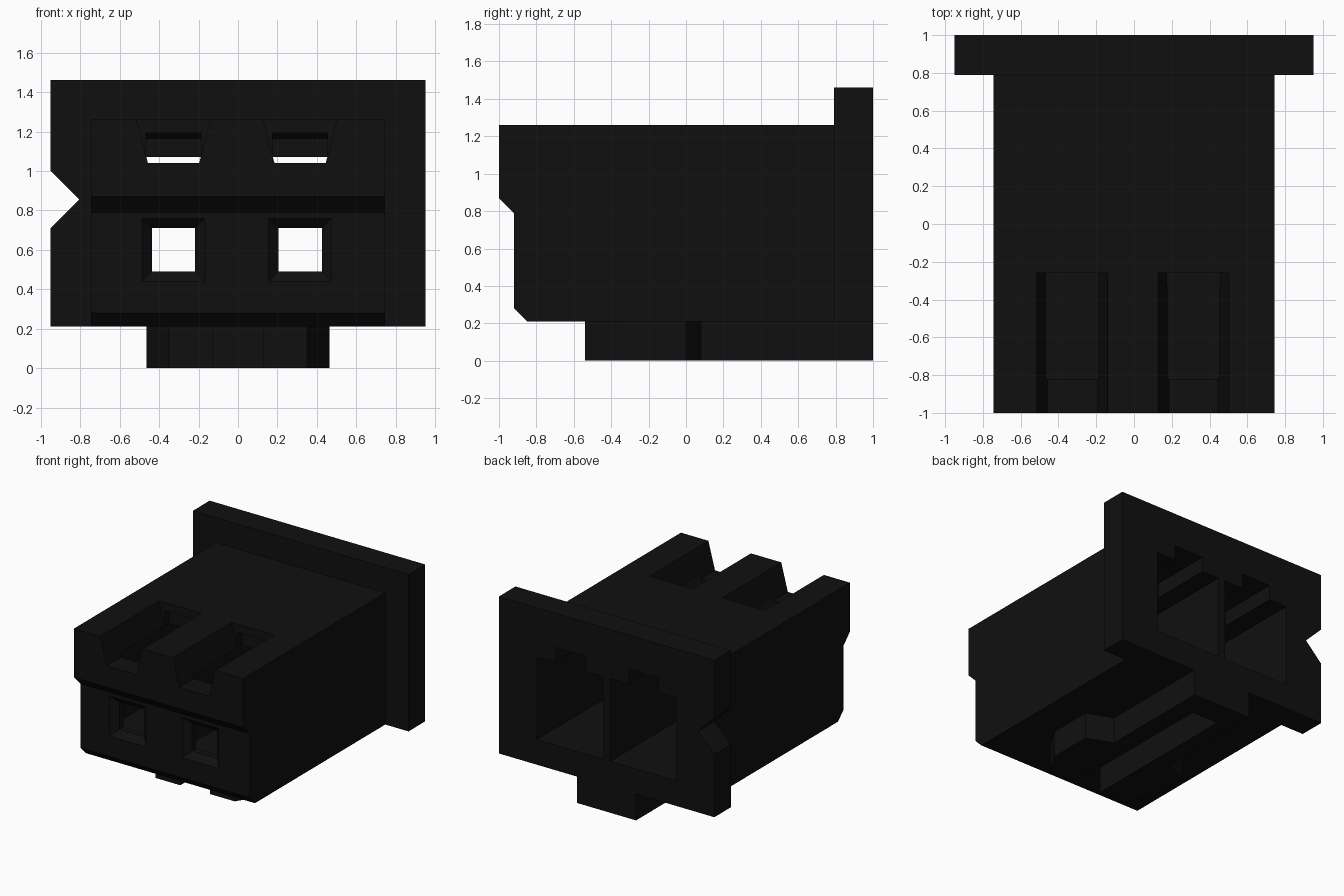
import bpy, bmesh
from mathutils import Vector

if "Cube" in bpy.data.objects:
    bpy.data.objects.remove(bpy.data.objects["Cube"])

# Maps (u, v, depth) to world axes for each extrusion direction
MAPS = {
    "x": lambda u, v, d: (d, u, v),
    "y": lambda u, v, d: (u, d, v),
    "z": lambda u, v, d: (u, v, d),
}


def loft(name, axis, d0, outline0, d1, outline1=None):
    """Solid between two outlines along an axis."""
    outline1 = outline1 or outline0
    bm = bmesh.new()
    to = MAPS[axis]
    a = [bm.verts.new(Vector(to(u, v, d0))) for u, v in outline0]
    b = [bm.verts.new(Vector(to(u, v, d1))) for u, v in outline1]
    n = len(a)
    bm.faces.new(a)
    bm.faces.new(b[::-1])
    for i in range(n):
        bm.faces.new((a[i], b[i], b[(i + 1) % n], a[(i + 1) % n]))
    bmesh.ops.recalc_face_normals(bm, faces=bm.faces)
    mesh = bpy.data.meshes.new(name)
    bm.to_mesh(mesh)
    bm.free()
    ob = bpy.data.objects.new(name, mesh)
    bpy.context.collection.objects.link(ob)
    return ob


def rect(u0, u1, v0, v1):
    return [(u0, v0), (u1, v0), (u1, v1), (u0, v1)]


def combine(target, other, operation):
    """Apply a boolean and discard the helper."""
    mod = target.modifiers.new("bool", 'BOOLEAN')
    mod.operation = operation
    mod.solver = 'EXACT'
    mod.object = other
    bpy.context.view_layer.objects.active = target
    bpy.ops.object.modifier_apply(modifier=mod.name)
    bpy.data.objects.remove(other)


# Main body, side profile with the stepped, chamfered nose
housing = loft("connector_housing", "x", -0.745, [
    (-1, 1.26), (-1, 0.87), (-0.92, 0.79), (-0.92, 0.28),
    (-0.85, 0.21), (0.9, 0.21), (0.9, 1.26)], 0.745)

# Rear flange with the V notch on its left edge
flange = loft("flange", "y", 0.79, [
    (-0.95, 0.21), (0.95, 0.21), (0.95, 1.46), (-0.95, 1.46),
    (-0.95, 1.0), (-0.805, 0.855), (-0.95, 0.71)], 1)
combine(housing, flange, 'UNION')

# Forked key rail underneath
half = [(0.13, 0.79), (0.13, -0.54), (0.35, -0.54), (0.465, -0.35),
        (0.465, 0), (0.26, 0.08), (0.26, 1)]
rail = loft("key_rail", "z", 0, half + [(-x, y) for x, y in half[::-1]], 0.25)
combine(housing, rail, 'UNION')

for c in (-0.327, 0.315):
    # Terminal cavity, open at the back
    s = -1 if c < 0 else 1
    x0, x1 = sorted((s * 0.032, s * 0.615))
    combine(housing, loft("cavity_cut", "y", -0.82, rect(x0, x1, 0.41, 1.07), 1.1),
            'DIFFERENCE')
    # Key notch above the cavity
    combine(housing, loft("notch_cut", "y", 0.5,
                          rect(c - 0.13, c + 0.13, 1.0, 1.19), 1.1), 'DIFFERENCE')
    # Tapered latch slot in the top
    combine(housing, loft("slot_cut", "y", -1.1, [
        (c - 0.13, 1.04), (c + 0.13, 1.04), (c + 0.198, 1.3), (c - 0.198, 1.3)],
        -0.26), 'DIFFERENCE')
    # Undercut at the end of the slot
    combine(housing, loft("undercut", "x", c - 0.14, [
        (-0.32, 1.05), (-0.2, 1.05), (-0.2, 1.165), (-0.26, 1.195), (-0.32, 1.195)],
        c + 0.14), 'DIFFERENCE')
    # Pin opening with a funnelled mouth
    combine(housing, loft("pin_cut", "y", -0.95,
                          rect(c - 0.11, c + 0.11, 0.49, 0.71), -0.75), 'DIFFERENCE')
    combine(housing, loft("funnel_cut", "y", -0.93,
                          rect(c - 0.17, c + 0.17, 0.43, 0.77), -0.87,
                          rect(c - 0.11, c + 0.11, 0.49, 0.71)), 'DIFFERENCE')

# Black plastic
mat = bpy.data.materials.new("black_plastic")
mat.diffuse_color = (0.005, 0.005, 0.005, 1)
mat.use_nodes = True
mat.node_tree.nodes["Principled BSDF"].inputs["Base Color"].default_value = mat.diffuse_color
housing.data.materials.clear()
housing.data.materials.append(mat)
for p in housing.data.polygons:
    p.material_index = 0
    p.use_smooth = False
